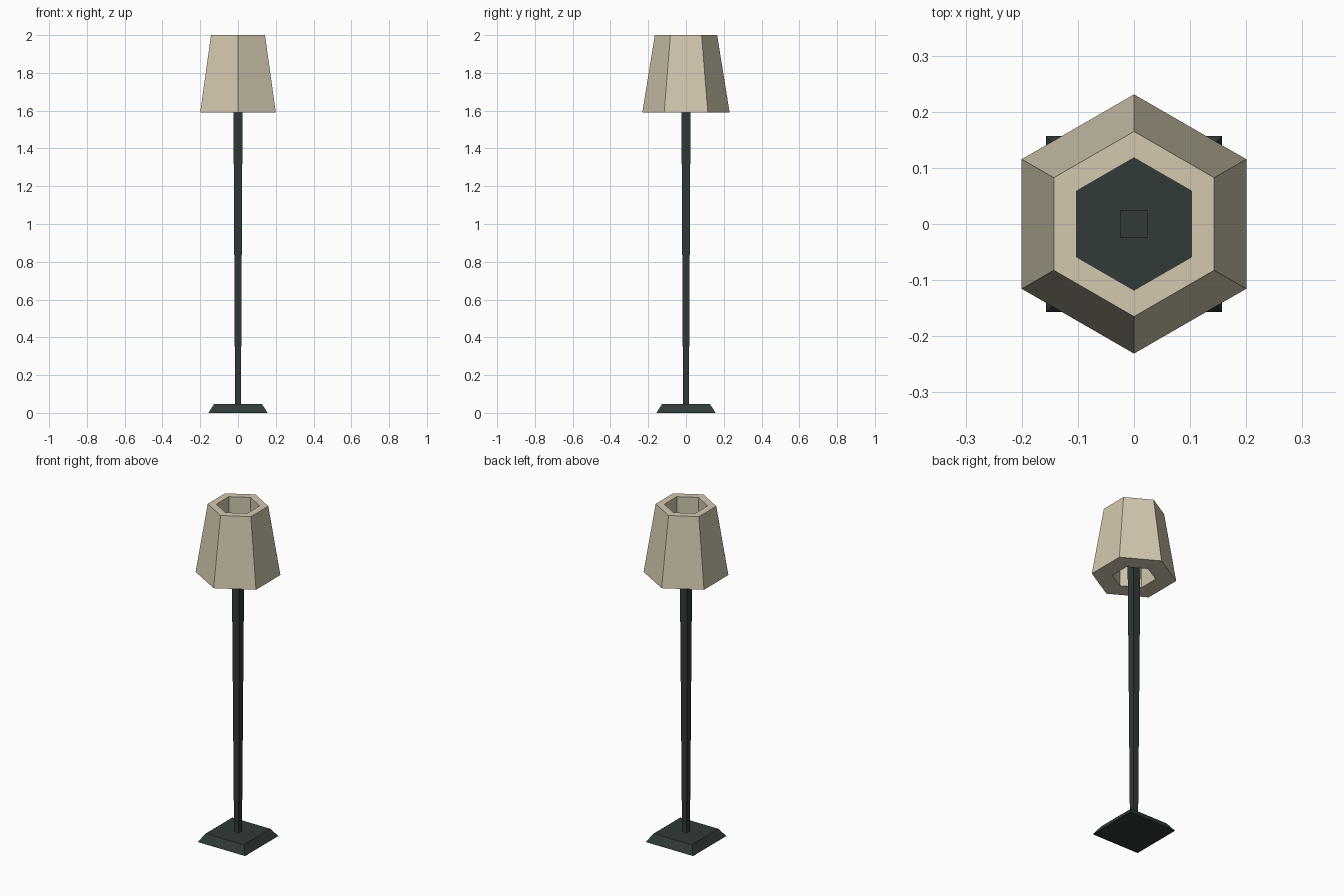
import bpy, bmesh, math

if "Cube" in bpy.data.objects:
    bpy.data.objects.remove(bpy.data.objects["Cube"])


def material(name, rgb):
    m = bpy.data.materials.new(name)
    m.diffuse_color = (*rgb, 1.0)
    m.use_nodes = True
    m.node_tree.nodes["Principled BSDF"].inputs["Base Color"].default_value = m.diffuse_color
    return m


def lathe(name, profile, sides, turn, mat, closed=False):
    """Stack polygon rings (radius, z); either cap the ends or join last ring to first."""
    bm = bmesh.new()
    rings = []
    for r, z in profile:
        angles = [turn + 2 * math.pi * i / sides for i in range(sides)]
        rings.append([bm.verts.new((r * math.cos(a), r * math.sin(a), z)) for a in angles])
    pairs = list(zip(rings, rings[1:]))
    if closed:
        pairs.append((rings[-1], rings[0]))
    else:
        bm.faces.new(rings[0][::-1])
        bm.faces.new(rings[-1])
    for a, b in pairs:
        for i in range(sides):
            j = (i + 1) % sides
            bm.faces.new((a[i], a[j], b[j], b[i]))
    bmesh.ops.recalc_face_normals(bm, faces=bm.faces)
    mesh = bpy.data.meshes.new(name)
    bm.to_mesh(mesh)
    bm.free()
    mesh.materials.append(mat)
    obj = bpy.data.objects.new(name, mesh)
    bpy.context.collection.objects.link(obj)
    return obj


dark_metal = material("dark metal", (0.030, 0.041, 0.041))
cream = material("cream fabric", (0.645, 0.578, 0.429))
D = math.sqrt(2)  # half side to corner radius of a square

# Square foot with sloping sides
lathe("base", [(0.157 * D, 0), (0.126 * D, 0.047)], 4, math.pi / 4, dark_metal)

# Square post, slightly wider at the top, ending inside the shade
lathe("post", [(0.0155 * D, 0.04), (0.0247 * D, 1.72)], 4, math.pi / 4, dark_metal)

# Thick six-sided shade with a straight hole through it
lathe("lamp_shade", [(0.231, 1.59), (0.165, 2.0), (0.118, 2.0), (0.118, 1.59)],
      6, math.pi / 2, cream, closed=True)
